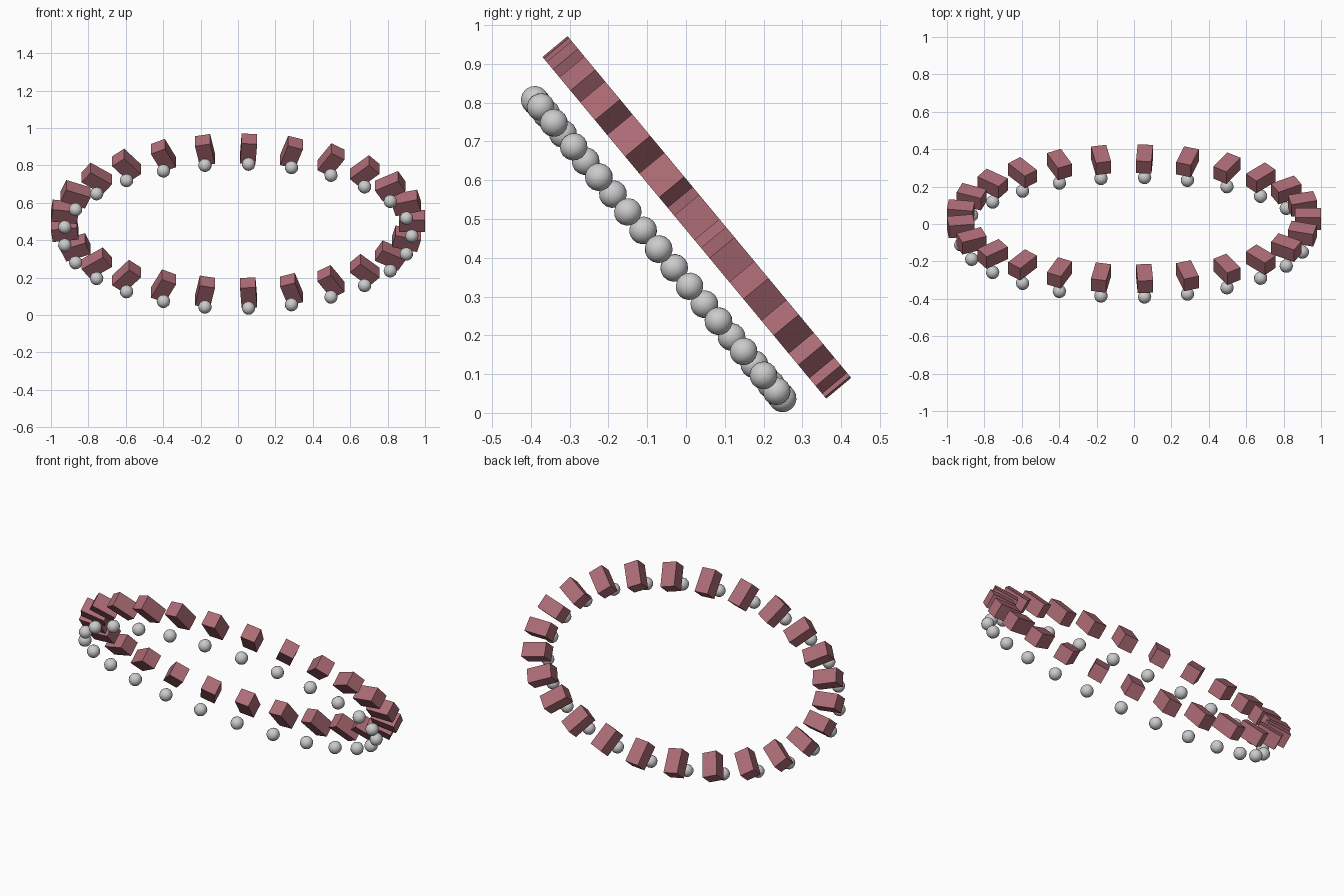
import bpy
from math import cos, sin, pi, radians
from mathutils import Matrix, Vector

if "Cube" in bpy.data.objects:
    bpy.data.objects.remove(bpy.data.objects["Cube"])

COUNT = 25
A, B = 0.9315, 0.501            # ellipse half-axes of both rings
TILT = Matrix.Rotation(radians(-50.3), 4, 'X')
BLOCK_CENTRE = Vector((-0.002, 0.028, 0.504))
BEAD_DROP = -0.128              # bead ring offset along the ring's axis

red = bpy.data.materials.new("dusty_red")
red.diffuse_color = (0.42, 0.15, 0.18, 1)
red.use_nodes = True
red.node_tree.nodes["Principled BSDF"].inputs["Base Color"].default_value = red.diffuse_color

# Block mesh: long side radial
bpy.ops.mesh.primitive_cube_add(size=1)
block = bpy.context.object
block.data.transform(Matrix.Diagonal((0.14, 0.083, 0.084, 1)))
block.data.materials.append(red)

# Bead mesh: small smooth low-poly ball
bpy.ops.mesh.primitive_uv_sphere_add(segments=12, ring_count=8, radius=0.036)
bead = bpy.context.object
bpy.ops.object.shade_smooth()


def ring(source, name, drop):
    """Spread copies of source around the tilted ellipse, turned outwards."""
    base = Matrix.Translation(BLOCK_CENTRE) @ TILT
    for i in range(COUNT):
        t = 2 * pi * i / COUNT
        ob = source if i == 0 else source.copy()
        if i:
            bpy.context.collection.objects.link(ob)
        ob.name = f"{name}_{i + 1:02d}"
        ob.matrix_world = (base @ Matrix.Translation((A * cos(t), B * sin(t), drop))
                           @ Matrix.Rotation(t, 4, 'Z'))


ring(block, "block", 0)
ring(bead, "bead", BEAD_DROP)
